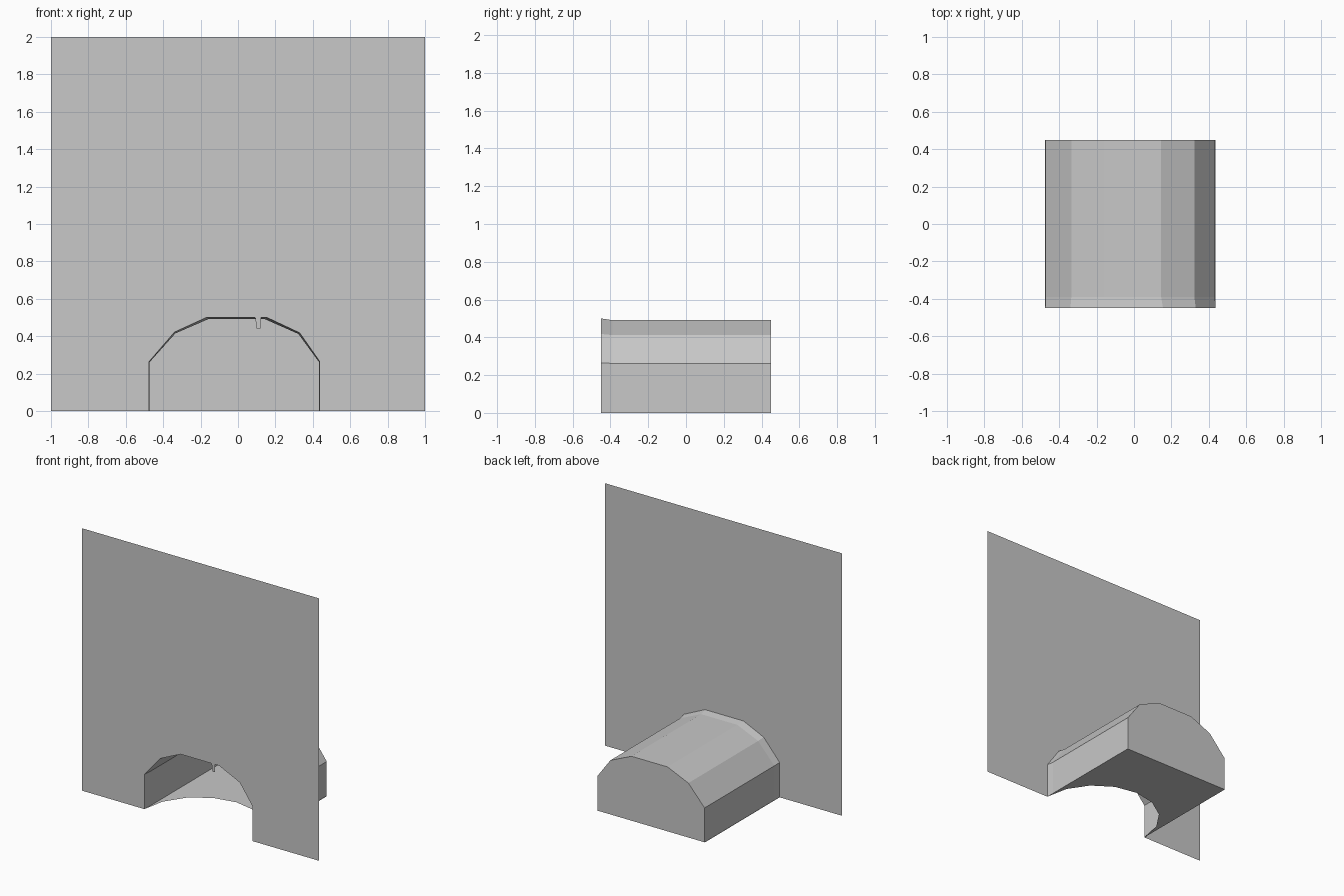
import bpy, bmesh, math

cube = bpy.data.objects.get("Cube")
if cube:
    bpy.data.objects.remove(cube, do_unlink=True)

# One plain grey for everything
grey = bpy.data.materials.new("plain_grey")
grey.use_nodes = True
colour = (0.58, 0.58, 0.58, 1)
grey.diffuse_color = colour
grey.node_tree.nodes["Principled BSDF"].inputs["Base Color"].default_value = colour

FRONT, BACK = -0.45, 0.45
LIP = FRONT + 0.06          # depth where the opening tapers to the tunnel

# Arch outlines as (x, z), from the -x foot over the top to the +x foot
opening = [(-0.475, 0), (-0.475, 0.265), (-0.34, 0.422), (-0.17, 0.5),
           (0.155, 0.5), (0.33, 0.418), (0.437, 0.265), (0.437, 0)]
tunnel = [(-0.472, 0), (-0.472, 0.262), (-0.335, 0.415), (-0.16, 0.491),
          (0.145, 0.491), (0.323, 0.412), (0.433, 0.262), (0.433, 0)]


def make_part(name, faces):
    """Build a flat-shaded object from lists of corner points."""
    bm = bmesh.new()
    for pts in faces:
        bm.faces.new([bm.verts.new(p) for p in pts])
    bmesh.ops.remove_doubles(bm, verts=bm.verts, dist=0.0005)
    mesh = bpy.data.meshes.new(name)
    bm.to_mesh(mesh)
    bm.free()
    mesh.materials.append(grey)
    obj = bpy.data.objects.new(name, mesh)
    bpy.context.collection.objects.link(obj)
    return obj


def at_depth(profile, y):
    return [(x, y, z) for x, z in profile]


# Front wall: square sheet with the arch cut out and a small tab hanging in it
tab = [(0.092, 0.5), (0.1, 0.44), (0.12, 0.44), (0.122, 0.5)]
edge = opening[:4] + tab + opening[4:]
wall = [(-1, 0)] + edge + [(1, 0), (1, 2), (-1, 2)]
make_part("front_wall", [at_depth(wall, FRONT)])

# Tunnel shell: tapered lip, then straight vault
rings = [at_depth(opening, FRONT), at_depth(tunnel, LIP), at_depth(tunnel, BACK)]
shell = []
for a, b in zip(rings, rings[1:]):
    for i in range(len(a) - 1):
        shell.append([a[i], b[i], b[i + 1], a[i + 1]])
make_part("tunnel_shell", shell)

# Closed end of the tunnel
make_part("back_wall", [at_depth(tunnel[::-1], BACK)])

# Floor with a half-round bite at the opening
left, right = opening[0][0], opening[-1][0]
centre, radius, steps = (left + right) / 2, (right - left) / 2, 8
bite = []
for i in range(steps + 1):
    t = math.pi * i / steps
    bite.append((centre - radius * math.cos(t), FRONT + radius * math.sin(t), 0))
floor = bite + [(right, BACK, 0), (left, BACK, 0)]
make_part("floor", [floor])
